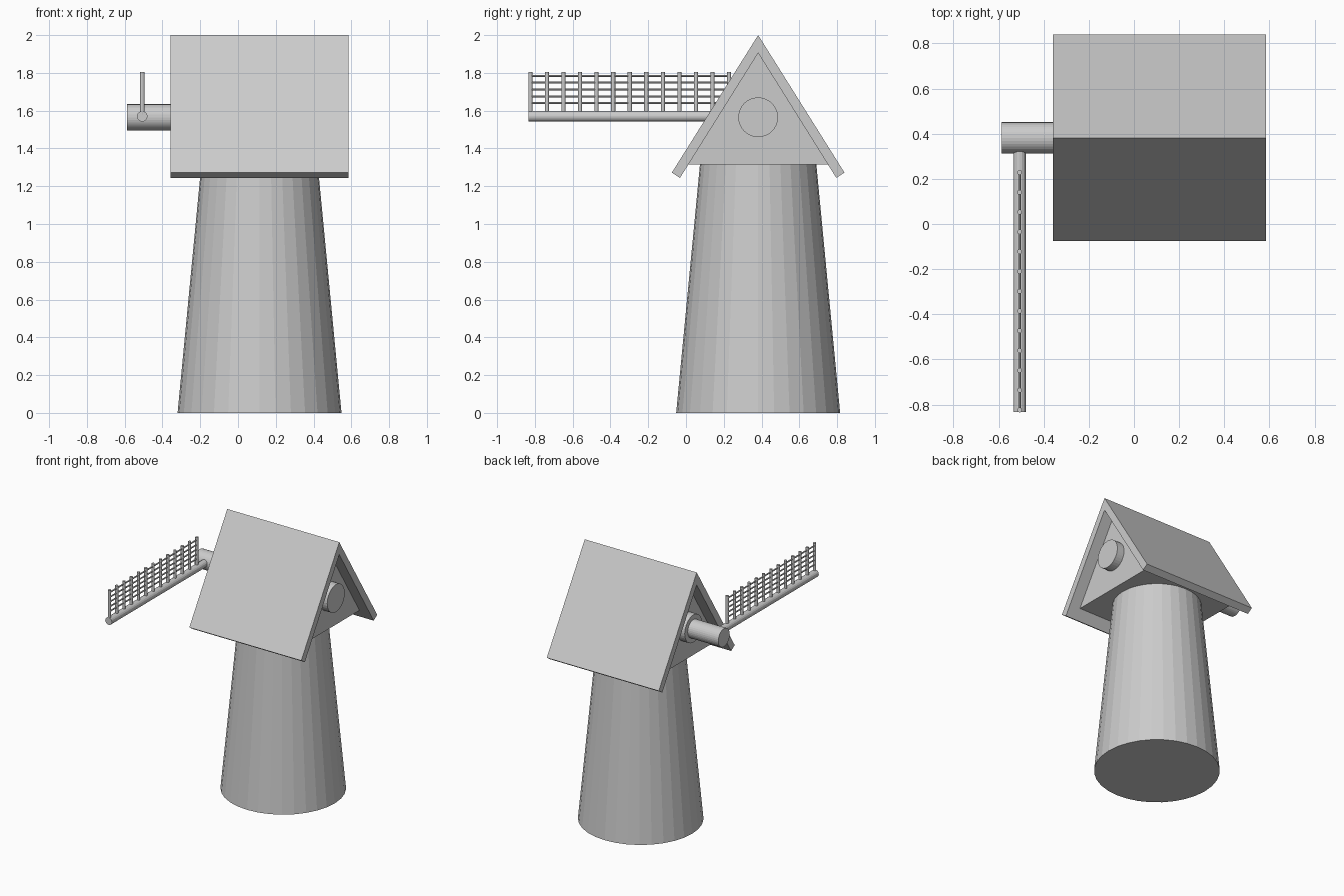
import bpy, bmesh
from mathutils import Vector

if "Cube" in bpy.data.objects:
    bpy.data.objects.remove(bpy.data.objects["Cube"])

CX, CY = 0.114, 0.382      # tower axis
AXLE_Z = 1.565
SAIL_X = -0.507

mat = bpy.data.materials.new("light grey")
mat.diffuse_color = (0.6, 0.6, 0.6, 1)
mat.use_nodes = True
mat.node_tree.nodes["Principled BSDF"].inputs["Base Color"].default_value = mat.diffuse_color


def finish(name, bm):
    bmesh.ops.recalc_face_normals(bm, faces=bm.faces)
    mesh = bpy.data.meshes.new(name)
    bm.to_mesh(mesh)
    bm.free()
    mesh.materials.append(mat)
    ob = bpy.data.objects.new(name, mesh)
    bpy.context.collection.objects.link(ob)
    return ob


def rod(bm, a, b, r1, r2=None, sides=16):
    """Capped cylinder or cone from point a to point b."""
    a, b = Vector(a), Vector(b)
    d = b - a
    verts = bmesh.ops.create_cone(bm, cap_ends=True, segments=sides, radius1=r1,
                                  radius2=r1 if r2 is None else r2,
                                  depth=d.length)["verts"]
    rot = Vector((0, 0, 1)).rotation_difference(d).to_matrix()
    bmesh.ops.rotate(bm, verts=verts, matrix=rot, cent=(0, 0, 0))
    bmesh.ops.translate(bm, verts=verts, vec=(a + b) / 2)


def single_rod(name, *args, **kw):
    bm = bmesh.new()
    rod(bm, *args, **kw)
    return finish(name, bm)


def prism(name, profile, x0, x1):
    """Extrude a (y, z) profile along x."""
    bm = bmesh.new()
    face = bm.faces.new([bm.verts.new((x0, CY + y, z)) for y, z in profile])
    new = bmesh.ops.extrude_face_region(bm, geom=[face])["geom"]
    bmesh.ops.translate(bm, vec=(x1 - x0, 0, 0),
                        verts=[v for v in new if isinstance(v, bmesh.types.BMVert)])
    return finish(name, bm)


# tapered tower
single_rod("tower", (CX, CY, 0), (CX, CY, 1.316), 0.434, 0.308, sides=32)

# roof: folded slab with overhang, and the recessed gable body under it
half = [(-0.457, 1.272), (-0.414, 1.244)]
prism("roof", [(0, 2.0), half[0], half[1], (0, 1.905),
               (-half[1][0], half[1][1]), (-half[0][0], half[0][1])], -0.358, 0.586)
prism("gable_body", [(0, 1.907), (-0.374, 1.316), (0.374, 1.316)], -0.27, 0.498)

# bearing discs on both gables
single_rod("rear_bearing", (0.48, CY, AXLE_Z), (0.558, CY, AXLE_Z), 0.105, sides=32)
single_rod("front_bearing", (-0.25, CY, AXLE_Z), (-0.33, CY, AXLE_Z), 0.105, sides=32)

# axle
single_rod("axle", (-0.588, CY, AXLE_Z), (-0.26, CY, AXLE_Z), 0.069, sides=32)

# single sail: spar with a lattice of bars
single_rod("sail_spar", (SAIL_X, -0.834, 1.57), (SAIL_X, CY, 1.57), 0.028)

bm = bmesh.new()
for i in range(13):
    y = -0.824 + i * 0.0877
    rod(bm, (SAIL_X, y, 1.58), (SAIL_X, y, 1.806), 0.011, sides=12)
finish("sail_bars", bm)

bm = bmesh.new()
for i in range(5):
    z = 1.64 + i * 0.036
    rod(bm, (SAIL_X, -0.824, z), (SAIL_X, 0.228, z), 0.0055, sides=8)
finish("sail_slats", bm)
